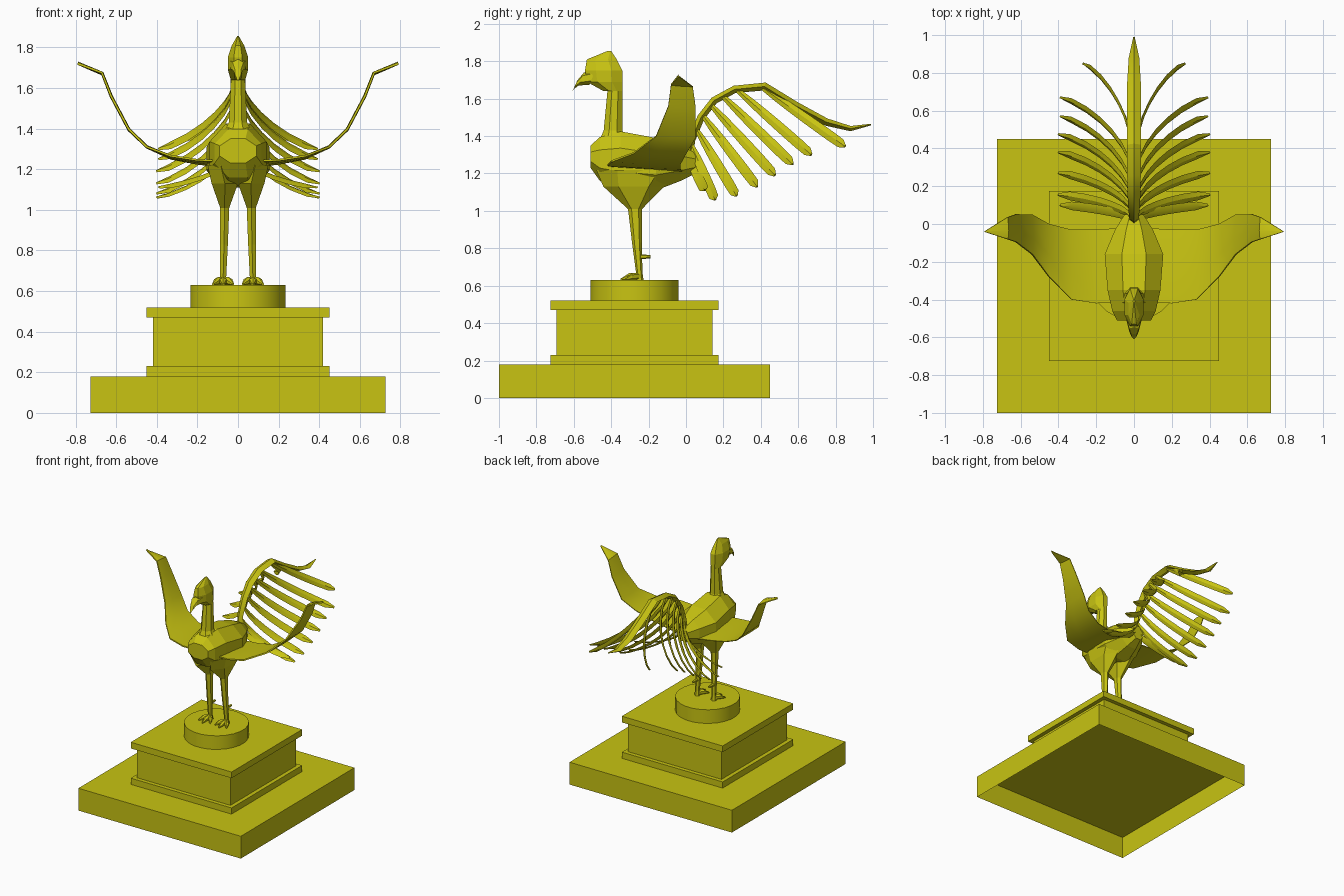
import bpy, bmesh, math
from mathutils import Vector

if "Cube" in bpy.data.objects:
    bpy.data.objects.remove(bpy.data.objects["Cube"], do_unlink=True)

COLOR = (0.58, 0.55, 0.006, 1)
mat = bpy.data.materials.new("olive gold")
mat.use_nodes = True
mat.diffuse_color = COLOR
mat.node_tree.nodes["Principled BSDF"].inputs["Base Color"].default_value = COLOR
CY = -0.275  # pedestal centre


def loft(bm, rings, cap_start=True, cap_end=True):
    """Skin a list of equally sized point rings."""
    loops = [[bm.verts.new(p) for p in r] for r in rings]
    n = len(loops[0])
    for a, b in zip(loops, loops[1:]):
        for i in range(n):
            j = (i + 1) % n
            bm.faces.new((a[i], a[j], b[j], b[i]))
    if cap_start:
        bm.faces.new(loops[0])
    if cap_end:
        bm.faces.new(loops[-1])


def finish(name, bm, smooth=None, fix=True):
    if fix:
        bmesh.ops.recalc_face_normals(bm, faces=bm.faces)
    me = bpy.data.meshes.new(name)
    bm.to_mesh(me)
    bm.free()
    me.materials.append(mat)
    ob = bpy.data.objects.new(name, me)
    bpy.context.collection.objects.link(ob)
    if smooth:
        bpy.ops.object.select_all(action='DESELECT')
        ob.select_set(True)
        bpy.context.view_layer.objects.active = ob
        bpy.ops.object.shade_smooth_by_angle(angle=math.radians(smooth))
    return ob


def oval(c, u, v, n=8):
    """Polygon ring whose flat sides touch the extents u and v."""
    k = 1 / math.cos(math.pi / n)
    angles = [(i + 0.5) * math.tau / n for i in range(n)]
    return [Vector(c) + Vector(u) * math.cos(a) * k + Vector(v) * math.sin(a) * k
            for a in angles]


def flat_ring(z, y0, y1, x0, x1, n=8):
    return oval(((x0 + x1) / 2, (y0 + y1) / 2, z),
                ((x1 - x0) / 2, 0, 0), (0, (y1 - y0) / 2, 0), n)


def square(z, h):
    return [(sx * h, CY + sy * h, z) for sx, sy in ((-1, -1), (1, -1), (1, 1), (-1, 1))]


# Plinth, open underneath
bm = bmesh.new()
loft(bm, [square(0, 0.725), square(0.18, 0.725)], cap_start=False)
finish("plinth", bm, fix=False)

# Stepped pedestal
bm = bmesh.new()
loft(bm, [square(z, h) for z, h in ((0.18, 0.45), (0.23, 0.45), (0.23, 0.418),
                                    (0.47, 0.418), (0.47, 0.45), (0.52, 0.45))])
finish("pedestal", bm)

# Round stand
bm = bmesh.new()
loft(bm, [flat_ring(z, CY - 0.235, CY + 0.235, -0.235, 0.235, 24) for z in (0.52, 0.63)])
finish("round_stand", bm, 35)

# Body, lofted from chest to tail root: y, bottom, top, half width
bm = bmesh.new()
loft(bm, [oval((0, y, (lo + hi) / 2), (w, 0, 0), (0, 0, (hi - lo) / 2))
          for y, lo, hi, w in ((-0.51, 1.23, 1.35, 0.09), (-0.46, 1.16, 1.395, 0.115),
                               (-0.35, 1.12, 1.425, 0.14), (-0.16, 1.11, 1.39, 0.155),
                               (-0.03, 1.16, 1.35, 0.10), (0.05, 1.2, 1.31, 0.05))])
finish("body", bm)

# Neck and head: z, front, back, half width
bm = bmesh.new()
loft(bm, [flat_ring(z, f, b, -w, w) for z, f, b, w in
          ((1.36, -0.47, -0.31, 0.08), (1.43, -0.44, -0.34, 0.045),
           (1.64, -0.42, -0.34, 0.035))])
finish("neck", bm)
bm = bmesh.new()
loft(bm, [flat_ring(z, f, b, -w, w) for z, f, b, w in
          ((1.64, -0.44, -0.34, 0.036), (1.69, -0.53, -0.34, 0.05),
           (1.75, -0.54, -0.34, 0.05), (1.81, -0.53, -0.37, 0.03),
           (1.855, -0.42, -0.4, 0.004))])
finish("head", bm)

# Hooked beak
bm = bmesh.new()
loft(bm, [oval((0, y, z), (w, 0, 0), (0, h * 0.4, h), 6) for y, z, w, h in
          ((-0.5, 1.715, 0.04, 0.035), (-0.56, 1.705, 0.026, 0.03),
           (-0.59, 1.675, 0.014, 0.02), (-0.608, 1.637, 0.002, 0.003))])
finish("beak", bm)

for side, s in (("left", 1), ("right", -1)):
    # Thigh and shank: z, front, back, inner, outer
    bm = bmesh.new()
    loft(bm, [flat_ring(z, f, b, s * i, s * o, 6) for z, f, b, i, o in
              ((1.22, -0.45, -0.06, 0.02, 0.15), (1.13, -0.42, -0.14, 0.0, 0.13),
               (1.01, -0.305, -0.24, 0.043, 0.088), (0.83, -0.285, -0.24, 0.05, 0.088),
               (0.67, -0.265, -0.235, 0.058, 0.088), (0.63, -0.27, -0.23, 0.053, 0.093))])
    finish(side + "_leg", bm)

    # Three splayed toes and a rear spur
    bm = bmesh.new()
    root = Vector((s * 0.073, -0.245, 0.65))
    for dx in (-0.05, 0, 0.05):
        tip = Vector((s * 0.073 + dx, -0.35 + abs(dx) * 0.5, 0.633))
        mid = root.lerp(tip, 0.55) + Vector((0, 0, 0.008))
        loft(bm, [oval(p, (r, 0, 0), (0, 0, r), 6)
                  for p, r in ((root, 0.016), (mid, 0.017), (tip, 0.004))])
    loft(bm, [oval((s * 0.073, y, 0.755), (r, 0, 0), (0, 0, r), 6)
              for y, r in ((-0.26, 0.012), (-0.19, 0.008))])
    finish(side + "_foot", bm)

    # Thin raised wing: x, leading y, trailing y, leading z, trailing z
    stations = [(0.06, -0.41, -0.02, 1.24, 1.21), (0.2, -0.42, -0.03, 1.245, 1.225),
                (0.33, -0.40, -0.03, 1.265, 1.25), (0.45, -0.28, 0.0, 1.31, 1.305),
                (0.54, -0.16, 0.05, 1.40, 1.39), (0.625, -0.095, 0.052, 1.56, 1.55),
                (0.67, -0.08, 0.036, 1.675, 1.665), (0.79, -0.042, -0.038, 1.72, 1.72)]
    rings = []
    for k, (x, yl, yt, zl, zt) in enumerate(stations):
        a, b = stations[max(k - 1, 0)], stations[min(k + 1, len(stations) - 1)]
        up = Vector((-(b[3] - a[3]), 0, b[0] - a[0])).normalized() * 0.01
        lead, trail = Vector((x, yl, zl)), Vector((x, yt, zt))
        mid = lead.lerp(trail, 0.4)
        pts = [lead + up * 0.5, mid + up, trail + up * 0.3,
               trail - up * 0.3, mid - up * 0.6, lead - up * 0.5]
        rings.append([(s * p.x, p.y, p.z) for p in pts])
    bm = bmesh.new()
    loft(bm, rings)
    finish(side + "_wing", bm, 25)

    # Drooping tail feathers: root y, root z, tip x, tip y, tip z
    bm = bmesh.new()
    for y0, z0, x1, y1, z1 in ((0.02, 1.27, 0.39, 0.1, 1.11), (0.03, 1.35, 0.40, 0.155, 1.06),
                               (0.06, 1.43, 0.40, 0.27, 1.08), (0.09, 1.51, 0.40, 0.38, 1.13),
                               (0.13, 1.57, 0.40, 0.475, 1.19), (0.19, 1.62, 0.39, 0.57, 1.25),
                               (0.27, 1.65, 0.39, 0.67, 1.30), (0.40, 1.665, 0.27, 0.85, 1.345)):
        across = Vector((0, z0 - z1, y1 - y0)).normalized()
        rings = []
        for t, w in ((0, 0.012), (0.15, 0.02), (0.3, 0.024), (0.45, 0.026), (0.6, 0.027),
                     (0.75, 0.027), (0.9, 0.025), (1, 0.008)):
            k = 1 - (1 - t) ** 1.3
            c = Vector((s * (0.01 + (x1 - 0.01) * t ** 1.6),
                        y0 + (y1 - y0) * k, z0 + (z1 - z0) * k))
            thick = across.cross(Vector((0, y1 - y0, z1 - z0)).normalized()
                                 + Vector((s * t, 0, 0))).normalized() * 0.007
            rings.append([c + across * w, c + thick, c - across * w, c - thick])
        loft(bm, rings)
    finish(side + "_tail_feathers", bm, 25)

# Long central tail plume: y, z, half width, half depth
path = [(0.01, 1.22, 0.02, 0.015), (0.03, 1.38, 0.025, 0.02), (0.08, 1.5, 0.03, 0.02),
        (0.15, 1.59, 0.034, 0.02), (0.26, 1.65, 0.036, 0.02), (0.42, 1.665, 0.038, 0.022),
        (0.59, 1.56, 0.038, 0.022), (0.75, 1.475, 0.036, 0.02), (0.88, 1.44, 0.028, 0.014),
        (0.99, 1.462, 0.004, 0.004)]
rings = []
for k, (y, z, w, d) in enumerate(path):
    a, b = path[max(k - 1, 0)], path[min(k + 1, len(path) - 1)]
    up = Vector((0, -(b[1] - a[1]), b[0] - a[0])).normalized()
    c = Vector((0, y, z))
    rings.append([c + Vector((w, 0, 0)), c + up * d, c - Vector((w, 0, 0)), c - up * d])
bm = bmesh.new()
loft(bm, rings)
finish("central_tail_plume", bm, 25)
